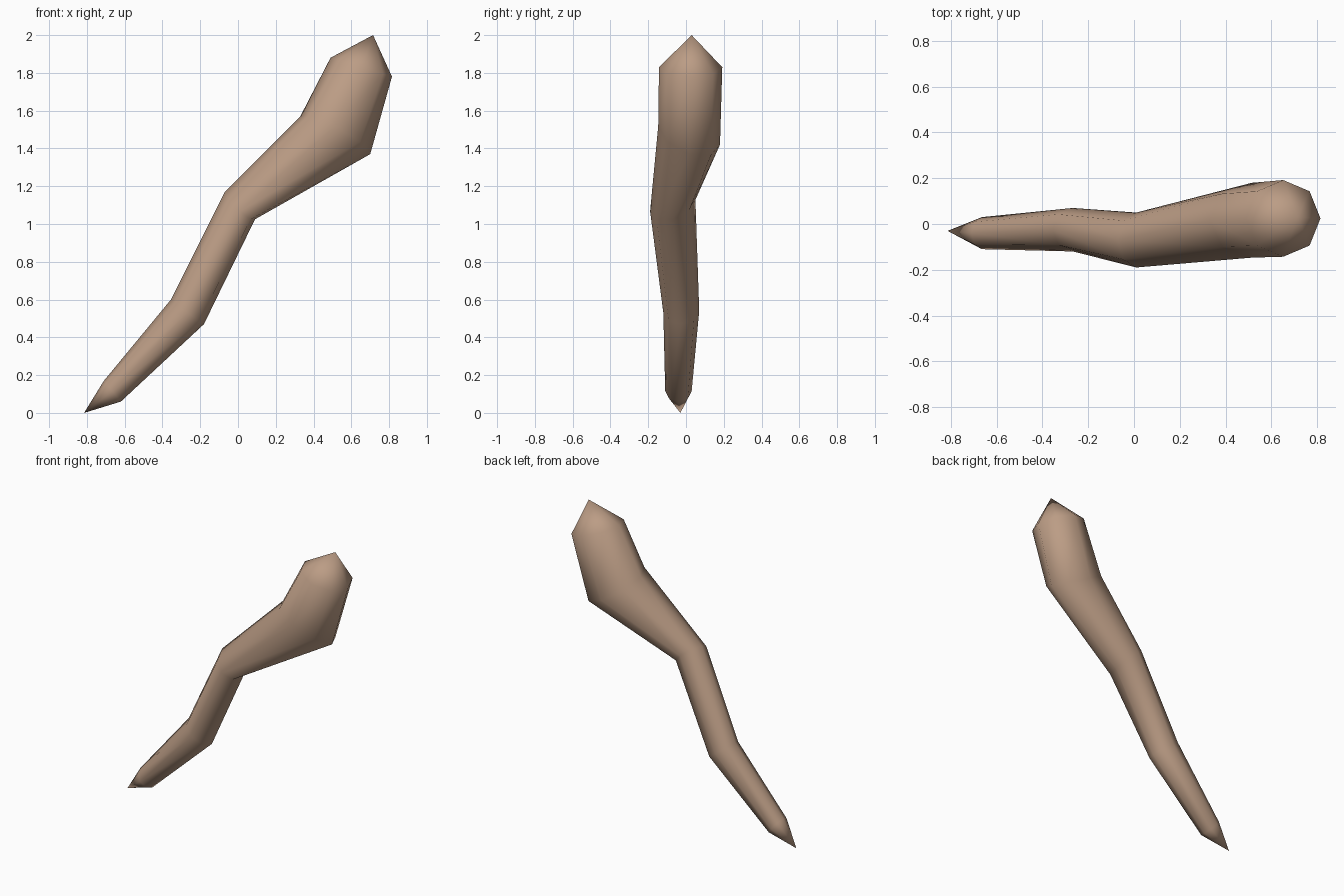
import bpy, bmesh, math
from mathutils import Vector

cube = bpy.data.objects.get("Cube")
if cube:
    bpy.data.objects.remove(cube, do_unlink=True)

# One flat wood colour
wood = bpy.data.materials.new("tan_wood")
wood.use_nodes = True
colour = (0.50, 0.335, 0.235, 1)
wood.diffuse_color = colour
wood.node_tree.nodes["Principled BSDF"].inputs["Base Color"].default_value = colour

SIDES = 8
# Each ring: upper point (x, z), lower point (x, z), front (y, z), back (y, z)
rings = [
    ((-0.71, 0.17), (-0.62, 0.06), (-0.11, 0.115), (0.03, 0.115)),
    ((-0.355, 0.60), (-0.18, 0.47), (-0.12, 0.53), (0.07, 0.54)),
    ((-0.07, 1.17), (0.09, 1.025), (-0.19, 1.06), (0.05, 1.12)),
    ((0.33, 1.57), (0.70, 1.37), (-0.147, 1.52), (0.18, 1.42)),
    ((0.49, 1.88), (0.815, 1.78), (-0.143, 1.835), (0.192, 1.835)),
]
bottom_tip = (-0.815, -0.03, 0.0)
top_tip = (0.715, 0.03, 2.0)


def add_ring(bm, upper, lower, front, back):
    """Eight-sided oval ring spanned by its upper/lower and front/back points."""
    y_mid = (front[0] + back[0]) / 2
    up = Vector((upper[0], y_mid, upper[1]))
    low = Vector((lower[0], y_mid, lower[1]))
    centre = (up + low) / 2
    across = (low - up) / 2
    deep = Vector((0, (back[0] - front[0]) / 2, (back[1] - front[1]) / 2))
    angles = [2 * math.pi * i / SIDES for i in range(SIDES)]
    return [bm.verts.new(centre + across * math.cos(a) + deep * math.sin(a)) for a in angles]


# Crooked branch: a tapering tube closed by a point at each end
bm = bmesh.new()
loops = [add_ring(bm, *r) for r in rings]
first, last = bm.verts.new(bottom_tip), bm.verts.new(top_tip)
for i in range(SIDES):
    j = (i + 1) % SIDES
    bm.faces.new((first, loops[0][j], loops[0][i]))
    bm.faces.new((last, loops[-1][i], loops[-1][j]))
    for a, b in zip(loops, loops[1:]):
        bm.faces.new((a[i], a[j], b[j], b[i]))
bmesh.ops.recalc_face_normals(bm, faces=bm.faces)
for f in bm.faces:
    f.smooth = True

mesh = bpy.data.meshes.new("crooked_branch")
bm.to_mesh(mesh)
bm.free()
mesh.materials.append(wood)
branch = bpy.data.objects.new("crooked_branch", mesh)
bpy.context.collection.objects.link(branch)
